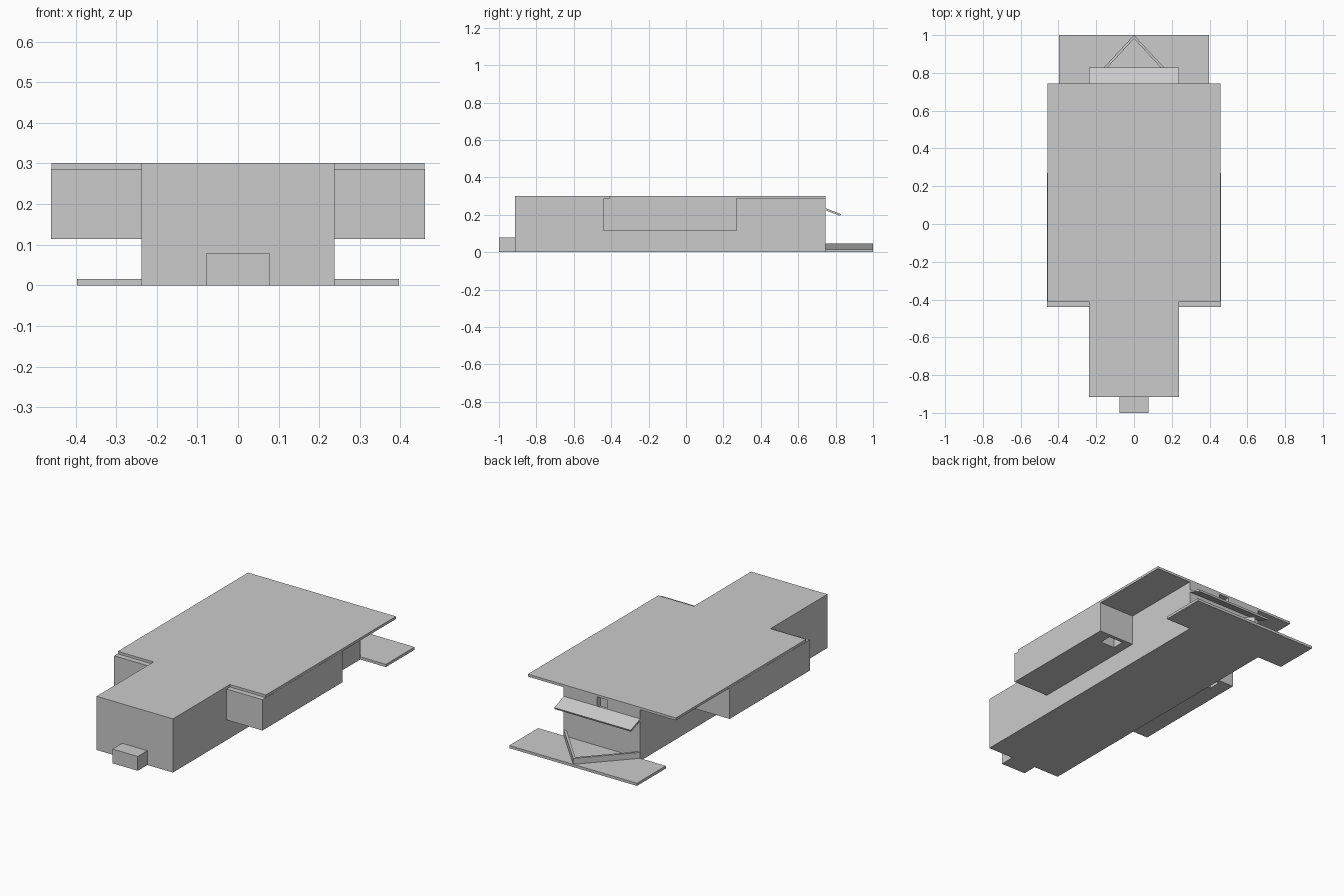
import bpy
import bmesh
from mathutils import Vector

if "Cube" in bpy.data.objects:
    bpy.data.objects.remove(bpy.data.objects["Cube"])


def prism(name, pts, direction):
    """Extrude a closed polygon of 3D points along a direction."""
    bm = bmesh.new()
    face = bm.faces.new([bm.verts.new(p) for p in pts])
    ext = bmesh.ops.extrude_face_region(bm, geom=[face])
    verts = [g for g in ext["geom"] if isinstance(g, bmesh.types.BMVert)]
    bmesh.ops.translate(bm, verts=verts, vec=Vector(direction))
    bmesh.ops.recalc_face_normals(bm, faces=bm.faces)
    mesh = bpy.data.meshes.new(name)
    bm.to_mesh(mesh)
    bm.free()
    obj = bpy.data.objects.new(name, mesh)
    bpy.context.collection.objects.link(obj)
    return obj


def box(name, x, y, z):
    """Box from (min, max) ranges on each axis."""
    pts = [(x[0], y[0], z[0]), (x[1], y[0], z[0]),
           (x[1], y[1], z[0]), (x[0], y[1], z[0])]
    return prism(name, pts, (0, 0, z[1] - z[0]))


def cut(obj, cutter):
    """Subtract a cutter, bake the result and remove the cutter."""
    cutter.hide_render = True
    mod = obj.modifiers.new("cut", 'BOOLEAN')
    mod.operation = 'DIFFERENCE'
    mod.solver = 'EXACT'
    mod.object = cutter
    bpy.context.view_layer.objects.active = obj
    bpy.ops.object.modifier_apply(modifier=mod.name)
    bpy.data.objects.remove(cutter)


def span(side, a, b):
    """Mirrored x range."""
    return sorted((side * a, side * b))


HALF = 0.237    # half width of the main hall
BACK = 0.745    # back wall of the main hall

# Main hall with a small window recess above the awning
hall = box("main_hall", (-HALF, HALF), (-0.915, BACK), (0, 0.301))
cut(hall, box("window_cutter", (-0.03, 0.03), (BACK - 0.03, BACK + 0.05), (0.225, 0.288)))

# Front porch and back terrace
box("front_porch", (-0.078, 0.078), (-1.0, -0.915), (0, 0.08))
box("back_terrace", (-0.396, 0.396), (BACK, 1.0), (0, 0.015))

# Sloped awning on the back wall
prism("awning", [(-HALF, BACK, 0.236), (-HALF, 0.828, 0.204),
                 (-HALF, 0.824, 0.194), (-HALF, BACK, 0.225)], (2 * HALF, 0, 0))

for side, label in ((-1, "left"), (1, "right")):
    # Raised side room with a hatch in its floor
    room = box("side_room_" + label, span(side, HALF, 0.46), (-0.44, 0.27), (0.114, 0.287))
    cut(room, box("hatch_cutter", span(side, 0.29, 0.38), (0.18, 0.25), (0.05, 0.2)))
    # Roof overhang
    box("roof_wing_" + label, span(side, HALF, 0.459), (-0.41, BACK), (0.287, 0.301))
    # Low wall running from the hall corner to the terrace tip
    prism("terrace_wall_" + label,
          [(0, 1.0, 0.015), (side * HALF, BACK, 0.015),
           (side * (HALF - 0.018), BACK, 0.015), (0, 0.981, 0.015)], (0, 0, 0.033))
